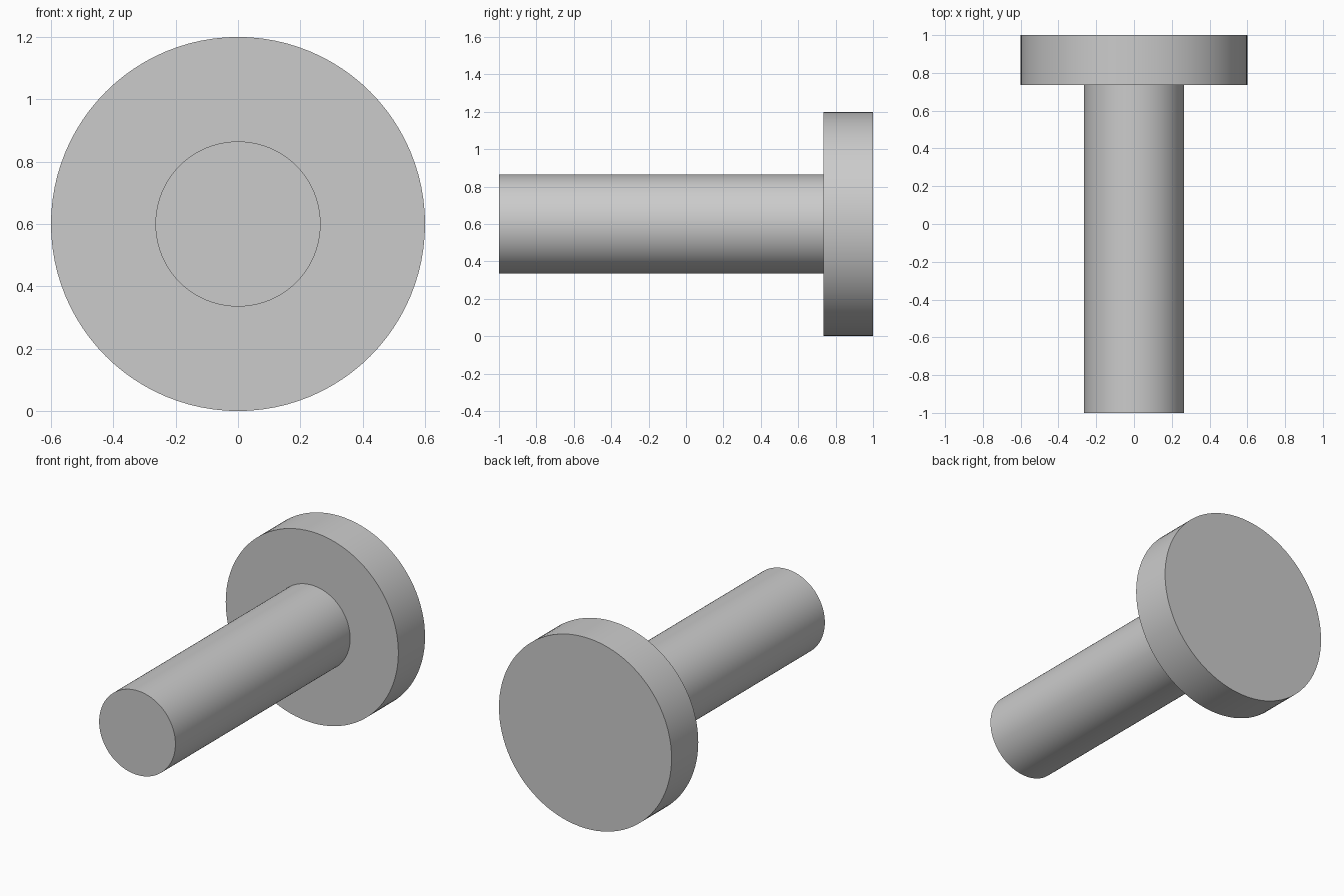
import bpy
import bmesh
import math
from mathutils import Matrix, Vector

cube = bpy.data.objects.get("Cube")
if cube:
    bpy.data.objects.remove(cube, do_unlink=True)

SEGMENTS = 96
AXIS_Z = 0.6

# Plain grey material
grey = bpy.data.materials.new("plain_grey")
grey.use_nodes = True
colour = (0.6, 0.6, 0.6, 1.0)
grey.diffuse_color = colour
grey.node_tree.nodes["Principled BSDF"].inputs["Base Color"].default_value = colour

# Half-profile of the pin as (radius, y): shaft end, shoulder, head rim, head face
profile = [(0, -1), (0.265, -1), (0.265, 0.735), (0.6, 0.735), (0.6, 1), (0, 1)]

# Revolve the profile about the pin's axis
bm = bmesh.new()
verts = [bm.verts.new((r, y, 0)) for r, y in profile]
edges = [bm.edges.new(pair) for pair in zip(verts, verts[1:])]
bmesh.ops.spin(bm, geom=verts + edges, cent=(0, 0, 0), axis=(0, 1, 0),
               angle=math.tau, steps=SEGMENTS, use_merge=True)
bmesh.ops.remove_doubles(bm, verts=bm.verts, dist=0.0001)
bmesh.ops.transform(bm, matrix=Matrix.Translation(Vector((0, 0, AXIS_Z))), verts=bm.verts)
bmesh.ops.recalc_face_normals(bm, faces=bm.faces)

mesh = bpy.data.meshes.new("headed_pin")
bm.to_mesh(mesh)
bm.free()
mesh.materials.append(grey)
pin = bpy.data.objects.new("headed_pin", mesh)
bpy.context.collection.objects.link(pin)

# Smooth round walls with crisp rims
bpy.ops.object.select_all(action="DESELECT")
pin.select_set(True)
bpy.context.view_layer.objects.active = pin
bpy.ops.object.shade_smooth_by_angle(angle=math.radians(30))
